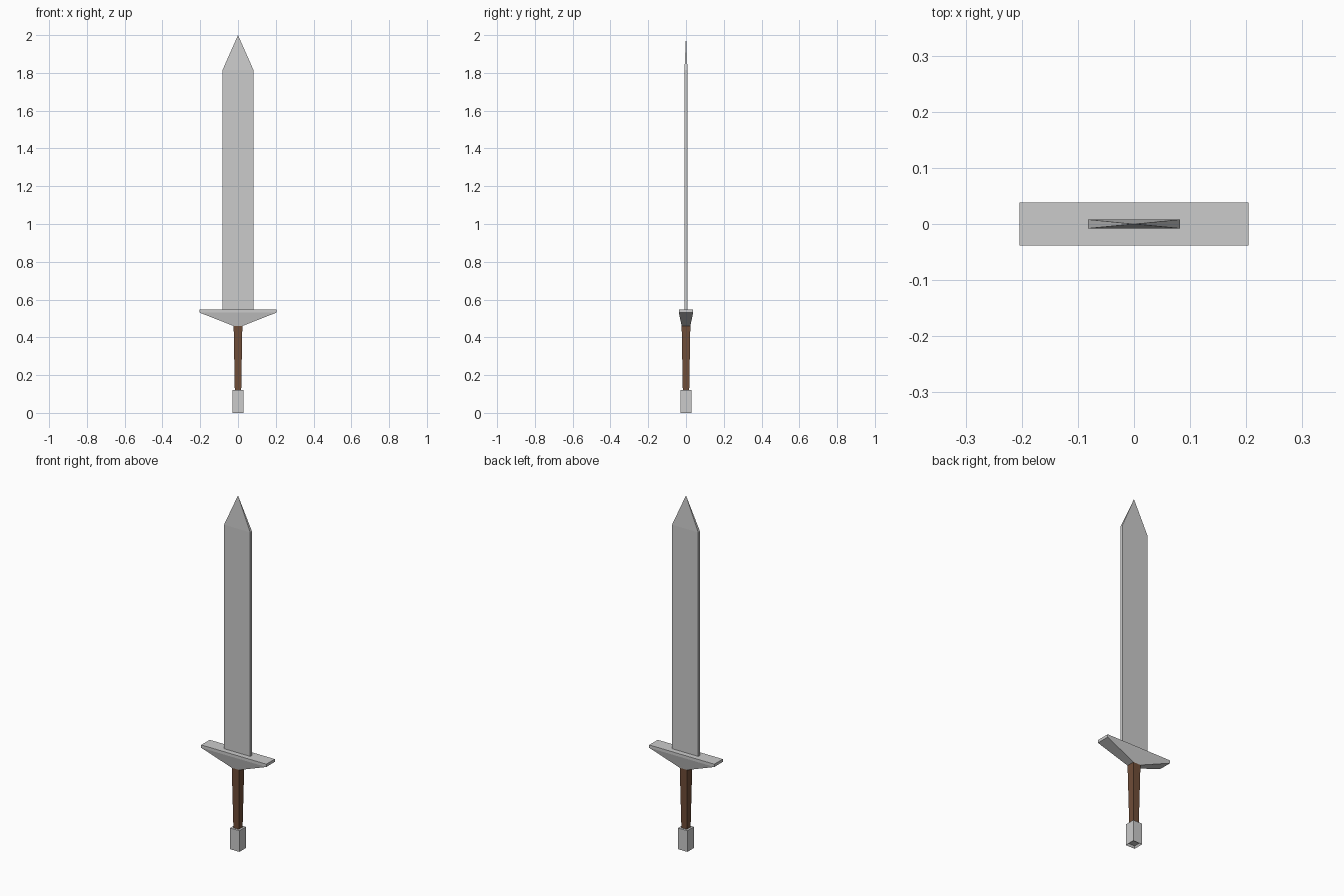
import bpy, bmesh

if "Cube" in bpy.data.objects:
    bpy.data.objects.remove(bpy.data.objects["Cube"])


def material(name, rgb):
    m = bpy.data.materials.new(name)
    m.diffuse_color = (*rgb, 1)
    m.use_nodes = True
    m.node_tree.nodes["Principled BSDF"].inputs["Base Color"].default_value = m.diffuse_color
    return m


def loft(name, sections, mat=None, recess=None):
    """Stack rectangular sections (z, half_x, half_y) into a closed solid."""
    bm = bmesh.new()
    rings = [[bm.verts.new((sx * hx, sy * hy, z))
              for sx, sy in ((-1, -1), (1, -1), (1, 1), (-1, 1))]
             for z, hx, hy in sections]
    bottom = bm.faces.new(rings[0][::-1])
    bm.faces.new(rings[-1])
    for a, b in zip(rings, rings[1:]):
        for i in range(4):
            j = (i + 1) % 4
            bm.faces.new((a[i], a[j], b[j], b[i]))
    bm.normal_update()
    if recess:
        rim, depth = recess
        bmesh.ops.inset_region(bm, faces=[bottom], thickness=rim)
        bmesh.ops.translate(bm, verts=bottom.verts, vec=(0, 0, depth))
    # A zero-size section collapses to a point
    bmesh.ops.remove_doubles(bm, verts=bm.verts, dist=1e-5)
    bmesh.ops.recalc_face_normals(bm, faces=bm.faces)
    me = bpy.data.meshes.new(name)
    bm.to_mesh(me)
    bm.free()
    if mat:
        me.materials.append(mat)
    ob = bpy.data.objects.new(name, me)
    bpy.context.collection.objects.link(ob)
    return ob


brown = material("brown_leather", (0.16, 0.075, 0.04))

# Pommel: square block with a small hollow underneath
loft("pommel", [(0, 0.029, 0.029), (0.12, 0.029, 0.029)], recess=(0.008, 0.012))
# Grip: narrows towards the pommel
loft("grip", [(0.12, 0.017, 0.017), (0.46, 0.023, 0.023)], brown)
# Crossguard: wedge flaring up to a thin flat rim
loft("crossguard", [(0.46, 0.023, 0.023), (0.531, 0.204, 0.038), (0.547, 0.204, 0.038)])
# Blade: flat bar ending in a pyramid point
loft("blade", [(0.547, 0.082, 0.008), (1.815, 0.082, 0.008), (2.0, 0, 0)])
